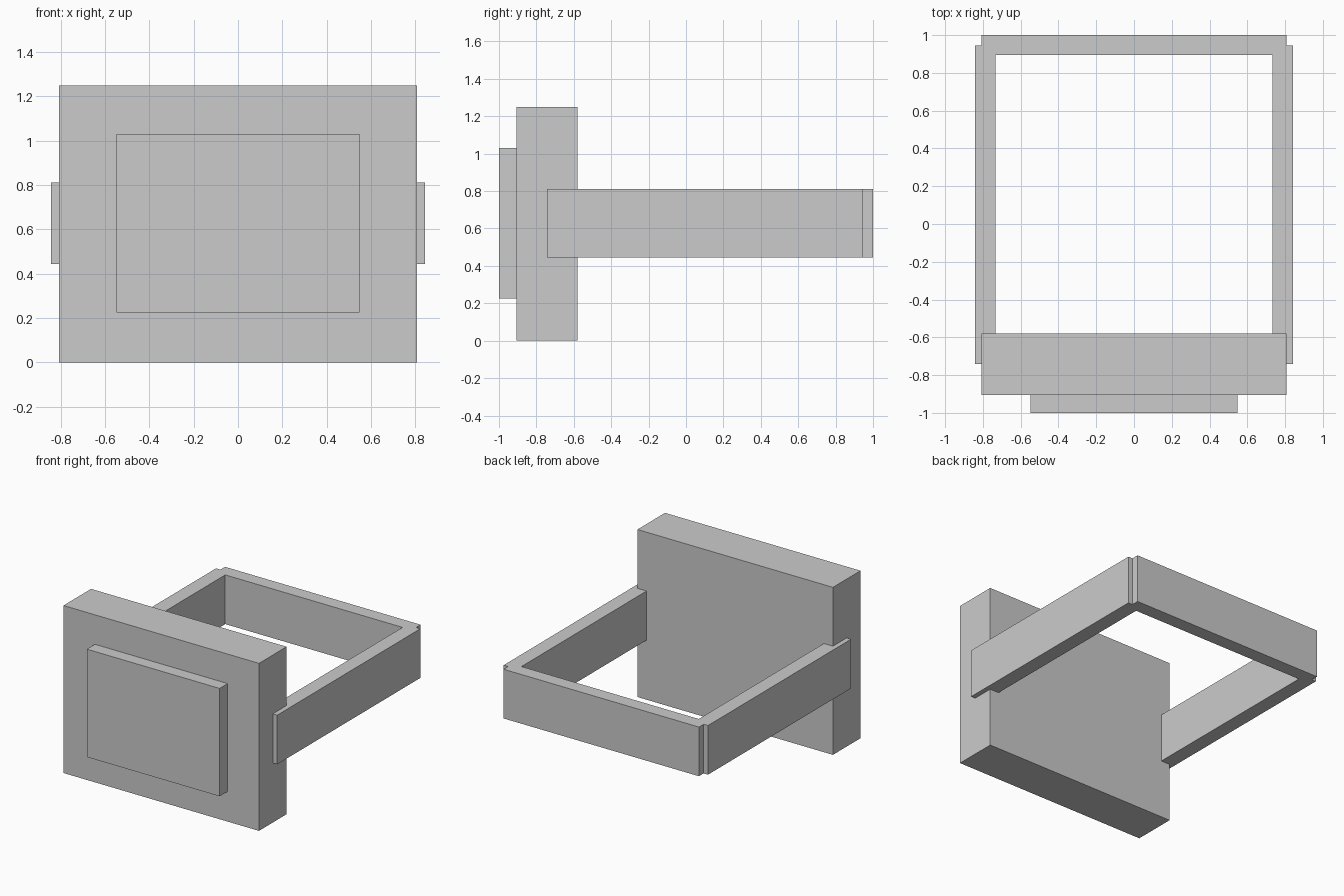
import bpy

if "Cube" in bpy.data.objects:
    bpy.data.objects.remove(bpy.data.objects["Cube"])


def box(name, x, y, z):
    """Box from (min, max) ranges on each axis."""
    bpy.ops.mesh.primitive_cube_add(size=1)
    ob = bpy.context.object
    ob.name = name
    ranges = (x, y, z)
    ob.location = [(a + b) / 2 for a, b in ranges]
    ob.scale = [b - a for a, b in ranges]
    bpy.ops.object.transform_apply(location=True, rotation=False, scale=True)
    return ob


BAND_Z = (0.444, 0.811)

# Watch body with raised screen on the front
box("case", (-0.807, 0.807), (-0.905, -0.58), (0, 1.25))
box("screen", (-0.548, 0.548), (-1.0, -0.905), (0.225, 1.03))

# Wrist band: two side straps overlapping the case, joined at the back
for name, side in (("left_strap", -1), ("right_strap", 1)):
    box(name, sorted((side * 0.732, side * 0.843)), (-0.742, 0.945), BAND_Z)
box("back_strap", (-0.807, 0.807), (0.895, 1.0), BAND_Z)
